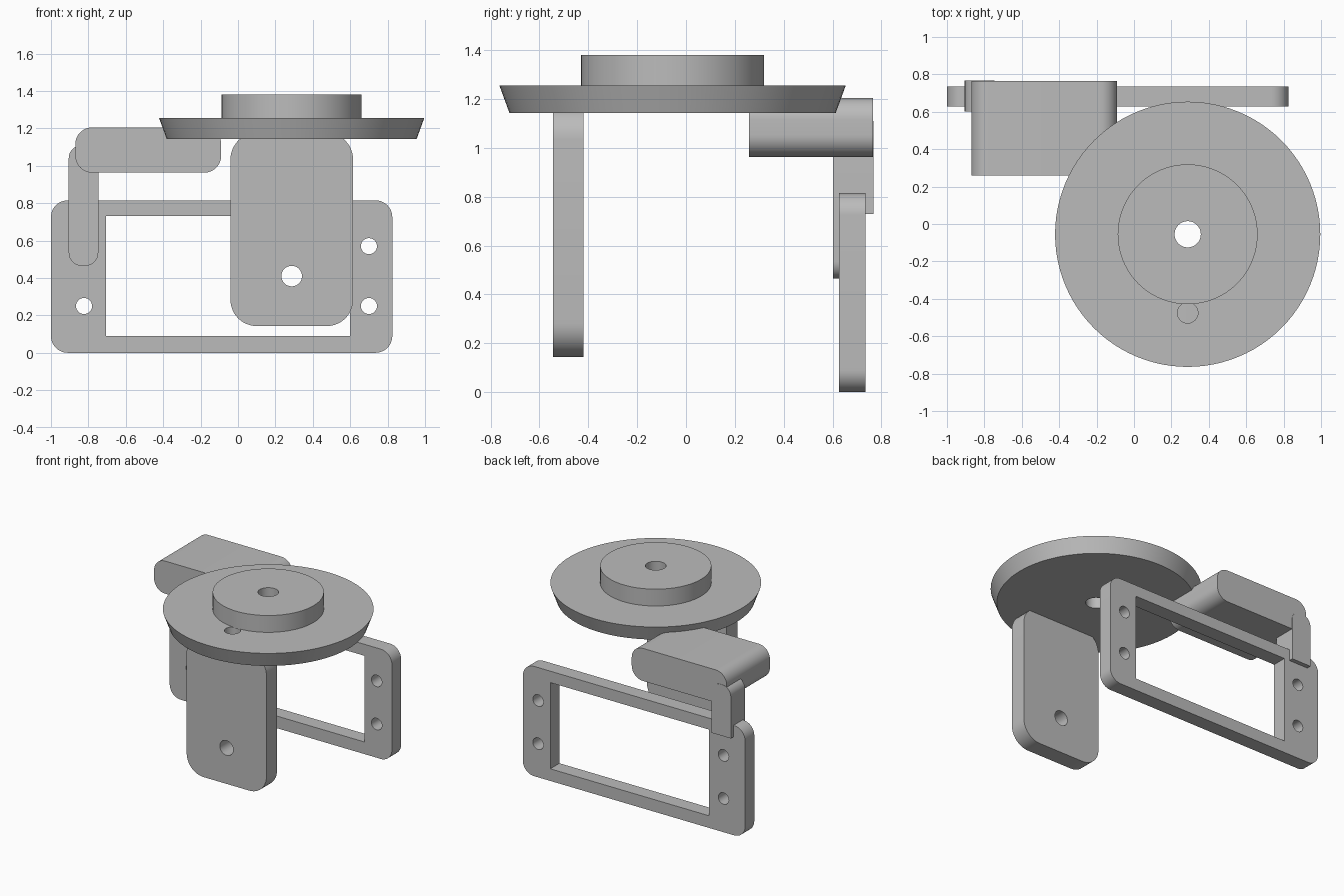
import bpy
import bmesh
from math import sin, cos, pi, radians
from mathutils import Vector

if "Cube" in bpy.data.objects:
    bpy.data.objects.remove(bpy.data.objects["Cube"], do_unlink=True)

# Single matte grey
GREY = (0.5, 0.5, 0.5, 1)
mat = bpy.data.materials.new("plain_grey")
mat.use_nodes = True
mat.diffuse_color = GREY
mat.node_tree.nodes["Principled BSDF"].inputs["Base Color"].default_value = GREY


def make_object(name, bm):
    bmesh.ops.recalc_face_normals(bm, faces=bm.faces)
    mesh = bpy.data.meshes.new(name)
    bm.to_mesh(mesh)
    bm.free()
    mesh.materials.append(mat)
    obj = bpy.data.objects.new(name, mesh)
    bpy.context.collection.objects.link(obj)
    return obj


def plate(name, x0, x1, z0, z1, y0, y1, radius=0, steps=12):
    """Rounded rectangle in the front plane, extruded along y."""
    corners = [(x1, z1, -1, -1), (x0, z1, 1, -1), (x0, z0, 1, 1), (x1, z0, -1, 1)]
    bm = bmesh.new()
    verts = []
    for i, (x, z, sx, sz) in enumerate(corners):
        count = steps + 1 if radius else 1
        for k in range(count):
            a = pi / 2 * (i + k / steps)
            verts.append(bm.verts.new((x + radius * (sx + cos(a)), y0,
                                       z + radius * (sz + sin(a)))))
    face = bm.faces.new(verts)
    ext = bmesh.ops.extrude_face_region(bm, geom=[face])["geom"]
    bmesh.ops.translate(bm, vec=(0, y1 - y0, 0),
                        verts=[v for v in ext if isinstance(v, bmesh.types.BMVert)])
    return make_object(name, bm)


def lathe(name, centre, profile, steps=96):
    """Closed (radius, z) profile revolved about a vertical axis."""
    bm = bmesh.new()
    rings = [[bm.verts.new((centre[0] + r * cos(2 * pi * i / steps),
                            centre[1] + r * sin(2 * pi * i / steps), z))
              for i in range(steps)] for r, z in profile]
    for a, b in zip(rings, rings[1:] + rings[:1]):
        for i in range(steps):
            j = (i + 1) % steps
            bm.faces.new((a[i], a[j], b[j], b[i]))
    return make_object(name, bm)


def rod(centre, radius, length, axis):
    bm = bmesh.new()
    bmesh.ops.create_cone(bm, cap_ends=True, segments=32, radius1=radius,
                          radius2=radius, depth=length)
    turn = Vector((0, 0, 1)).rotation_difference(Vector(axis)).to_matrix()
    bmesh.ops.rotate(bm, matrix=turn, verts=bm.verts)
    bmesh.ops.translate(bm, vec=centre, verts=bm.verts)
    return make_object("cutter", bm)


def activate(obj):
    bpy.ops.object.select_all(action="DESELECT")
    obj.select_set(True)
    bpy.context.view_layer.objects.active = obj


def cut(obj, cutter):
    activate(obj)
    mod = obj.modifiers.new("cut", "BOOLEAN")
    mod.operation = "DIFFERENCE"
    mod.solver = "EXACT"
    mod.object = cutter
    bpy.ops.object.modifier_apply(modifier=mod.name)
    bpy.data.objects.remove(cutter, do_unlink=True)


# Rear mounting frame with window and four screw holes
frame = plate("mounting_frame", -1, 0.825, 0, 0.815, 0.627, 0.735, 0.09)
cut(frame, plate("cutter", -0.705, 0.6, 0.09, 0.73, 0.5, 0.9))
for x in (-0.823, 0.7):
    for z in (0.25, 0.57):
        cut(frame, rod((x, 0.68, z), 0.043, 0.4, (0, 1, 0)))

# Link climbing from the frame, notched to sit over its top edge
link = plate("frame_link", -0.905, -0.747, 0.465, 1.11, 0.602, 0.767, 0.07)
cut(link, plate("cutter", -1.1, -0.6, 0.3, 0.73, 0.628, 0.9))

# Rounded block on top of the link
block = plate("upper_block", -0.87, -0.09, 0.963, 1.205, 0.258, 0.765, 0.09)

# Front arm with pivot hole
arm = plate("front_arm", -0.04, 0.615, 0.143, 1.175, -0.545, -0.42, 0.14)
cut(arm, rod((0.287, -0.48, 0.41), 0.055, 0.4, (0, 1, 0)))

# Turntable disc with flared rim, and its raised hub
CENTRE = (0.287, -0.055)
BORE = 0.07
disc = lathe("turntable_disc", CENTRE,
             [(BORE, 1.143), (0.668, 1.143), (0.709, 1.255), (BORE, 1.255)])
cut(disc, rod((CENTRE[0], -0.475, 1.2), 0.055, 0.4, (0, 0, 1)))
hub = lathe("turntable_hub", CENTRE,
            [(BORE, 1.25), (0.374, 1.25), (0.374, 1.38), (BORE, 1.38)])

for obj in (frame, link, block, arm, disc, hub):
    activate(obj)
    bpy.ops.object.shade_smooth_by_angle(angle=radians(30))
